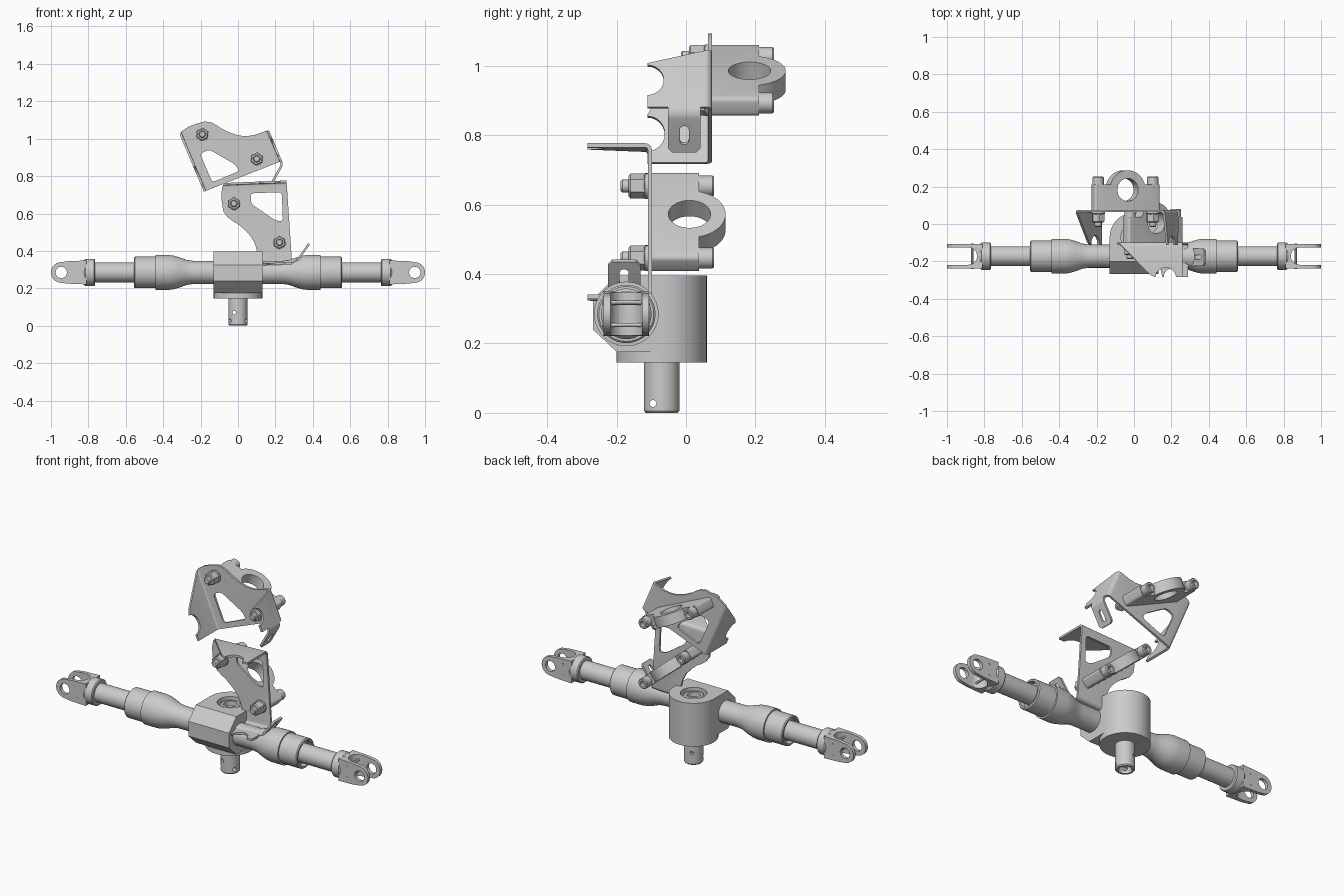
import bpy, bmesh, math
from mathutils import Matrix, Vector

if "Cube" in bpy.data.objects:
    bpy.data.objects.remove(bpy.data.objects["Cube"])

grey = bpy.data.materials.new("light_grey_metal")
grey.diffuse_color = (0.6, 0.6, 0.6, 1)
grey.use_nodes = True
grey.node_tree.nodes["Principled BSDF"].inputs["Base Color"].default_value = grey.diffuse_color


def finish(name, bm):
    bmesh.ops.recalc_face_normals(bm, faces=bm.faces)
    me = bpy.data.meshes.new(name)
    bm.to_mesh(me)
    bm.free()
    me.materials.append(grey)
    ob = bpy.data.objects.new(name, me)
    bpy.context.collection.objects.link(ob)
    return ob


def prism(name, pts, vec):
    """Extrude a flat outline of 3D points along vec."""
    bm = bmesh.new()
    f = bm.faces.new([bm.verts.new(p) for p in pts])
    r = bmesh.ops.extrude_face_region(bm, geom=[f])
    bmesh.ops.translate(bm, vec=vec, verts=[v for v in r["geom"] if isinstance(v, bmesh.types.BMVert)])
    return finish(name, bm)


def lathe(name, profile, axis, origin, n=48):
    """Spin (position, radius) points round an axis."""
    a = Vector(axis)
    side = Vector((0, 0, 1)) if abs(a.z) < 0.5 else Vector((1, 0, 0))
    bm = bmesh.new()
    vs = [bm.verts.new(Vector(origin) + a * t + side * r) for t, r in profile]
    es = [bm.edges.new(p) for p in zip(vs, vs[1:])]
    bmesh.ops.spin(bm, geom=vs + es, cent=origin, axis=a, angle=math.tau, steps=n, use_duplicate=False)
    bmesh.ops.remove_doubles(bm, verts=bm.verts, dist=1e-5)
    return finish(name, bm)


def rod(name, a, b, r, n=40):
    a, b = Vector(a), Vector(b)
    L = (b - a).length
    return lathe(name, [(0, 0), (0, r), (L, r), (L, 0)], (b - a) / L, a, n)


def apply(ob, kind, **kw):
    m = ob.modifiers.new(kind, kind)
    for k, v in kw.items():
        setattr(m, k, v)
    bpy.context.view_layer.objects.active = ob
    bpy.ops.object.modifier_apply(modifier=m.name)


def cut(ob, *cutters):
    for c in cutters:
        c.hide_render = True
        apply(ob, 'BOOLEAN', object=c, operation='DIFFERENCE', solver='EXACT')
        bpy.data.objects.remove(c)
    return ob


def arc(cx, cy, rx, ry, a0, a1, n=12):
    return [(cx + rx * math.cos(math.radians(a0 + (a1 - a0) * i / n)),
             cy + ry * math.sin(math.radians(a0 + (a1 - a0) * i / n))) for i in range(n + 1)]


def rounded(pts, r):
    """Round the corners of a 2D polygon."""
    out = []
    for i, p in enumerate(pts):
        p, a, b = Vector(p), Vector(pts[i - 1]), Vector(pts[(i + 1) % len(pts)])
        s = p + (a - p).normalized() * min(r, (a - p).length * 0.45)
        e = p + (b - p).normalized() * min(r, (b - p).length * 0.45)
        out += [tuple(s * (1 - t) ** 2 + p * 2 * t * (1 - t) + e * t * t) for t in (0, .25, .5, .75, 1)]
    return out


# ---- rack housing, rods and clevises (axis along x) ----
RY, RZ = -0.172, 0.285
half = [(0.12, 0.062), (0.24, 0.062), (0.275, 0.067), (0.31, 0.08), (0.345, 0.09), (0.37, 0.093),
        (0.44, 0.093), (0.44, 0.084), (0.55, 0.084), (0.555, 0.079), (0.555, 0.07), (0.53, 0.066), (0.53, 0)]
lathe("rack_housing", [(-x, r) for x, r in reversed(half)] + half, (1, 0, 0), (0, RY, RZ))
for s, tag in ((1, "right"), (-1, "left")):
    lathe("rack_rod_" + tag, [(0.5, 0), (0.5, 0.053), (0.79, 0.053), (0.79, 0)], (s, 0, 0), (0, RY, RZ))
    lathe("clevis_collar_" + tag, [(0.765, 0), (0.765, 0.068), (0.77, 0.073), (0.815, 0.073), (0.82, 0.068),
                                   (0.835, 0.06), (0.835, 0)], (s, 0, 0), (0, RY, RZ))
    outline = [(0.81, -0.064), (0.91, -0.06)] + arc(0.945, 0, 0.055, 0.055, -75, 75, 16) + [(0.91, 0.06), (0.81, 0.064)]
    fork = prism("clevis_fork_" + tag, [(s * x, RY - 0.066, RZ + z) for x, z in outline], (0, 0.132, 0))
    slot = [(1.05, -0.046)] + arc(0.885, 0, 0.046, 0.046, 270, 90, 16) + [(1.05, 0.046)]
    cut(fork, prism("slot_cutter", [(s * x, RY + y, RZ - 0.1) for x, y in slot], (0, 0, 0.2)),
        rod("hole_cutter", (s * 0.945, RY - 0.1, RZ), (s * 0.945, RY + 0.1, RZ), 0.03))
    for dz in (-0.032, 0.032):
        rod("clevis_pin_" + tag, (s * 0.865, RY - 0.068, RZ + dz), (s * 0.865, RY + 0.068, RZ + dz), 0.006, 12)

# ---- pinion tower ----
PY = -0.07
bore = lambda: rod("bore_cutter", (0, PY, 0.36), (0, PY, 0.5), 0.07)
cut(rod("pinion_tower", (0, PY, 0.145), (0, PY, 0.396), 0.13, 64), bore())
block = [(-0.07, 0.396), (-0.2, 0.396), (-0.268, 0.326), (-0.268, 0.24), (-0.2, 0.176), (-0.07, 0.176)]
cut(prism("rack_block", [(-0.13, y, z) for y, z in block], (0.26, 0, 0)), bore())
lathe("tower_bearing", [(0.34, 0.056), (0.38, 0.056), (0.385, 0.05), (0.385, 0.036), (0.34, 0.033)], (0, 0, 1), (0, PY, 0))
shaft = lathe("pinion_shaft", [(0.16, 0), (0.16, 0.051), (0.006, 0.051), (0, 0.046), (0, 0.036), (0.006, 0.033),
                               (0.09, 0.033), (0.09, 0)], (0, 0, 1), (0, PY, 0))
cut(shaft, rod("hole_cutter", (-0.1, PY - 0.025, 0.027), (0.1, PY - 0.025, 0.027), 0.01, 16),
    rod("hole_cutter", (-0.02, PY - 0.1, 0.07), (-0.02, PY + 0.1, 0.07), 0.01, 16))


# ---- mounting bracket: local x along long flange, z across plate, y = 0 at plate back ----
def sheet():
    bm = bmesh.new()
    cache = {}

    def face(pts):
        vs = []
        for p in pts:
            k = tuple(round(c, 4) for c in p)
            if k not in cache:
                cache[k] = bm.verts.new(p)
            vs.append(cache[k])
        bm.faces.new(vs)

    Y, W = -0.006, 0.437
    plate = [(0, 0), (-0.012, 0.052), (-0.01, 0.10), (-0.004, 0.146), (0.017, 0.178), (0.045, 0.2), (0.068, 0.214),
             (0.11, 0.252), (0.14, 0.289), (0.158, 0.327), (0.167, 0.365), (0.172, W), (0.352, W), (0.34, 0)]
    face([(u, Y, v) for u, v in plate])
    D = 0.18
    long_fl = [(0, 0), (0.165, D - 0.014), (0.19, D)] + arc(0.25, D, 0.055, 0.05, 180, 360) + [(0.34, D), (0.34, 0)]
    face([(u, Y - d, 0) for u, d in long_fl])
    short = [(0.172, 0), (0.215, D)] + arc(0.268, D, 0.047, 0.047, 180, 360) + \
            [(0.352, D), (0.352, 0.121), (0.37, 0.121), (0.37, 0.027), (0.352, 0.027), (0.352, 0)]
    face([(u, Y - d, W) for u, d in short])
    tab = [(0, 0.027), (0, 0.121), (0.88, 0.121), (1, 0.108), (1, 0.04), (0.88, 0.027)]
    face([(0.37 + 0.077 * t, Y - d, W - 0.1 * t) for t, d in tab])
    bmesh.ops.recalc_face_normals(bm, faces=bm.faces)
    folds = [e for e in bm.edges if len(e.link_faces) == 2]
    bmesh.ops.bevel(bm, geom=folds, offset=0.014, segments=4, profile=0.5, affect='EDGES')
    return finish("bracket", bm)


def bracket_set(tag, P, y0, d, n):
    parts = []
    ob = sheet()
    apply(ob, 'SOLIDIFY', thickness=0.012, offset=0)
    # triangular window and adjusting slot
    win = rounded([(0.145, 0.055), (0.312, 0.055), (0.312, 0.212), (0.272, 0.205), (0.145, 0.11)], 0.02)
    t, nrm = Vector((0.077, 0, -0.1)).normalized(), Vector((0.1, 0, 0.077)).normalized()
    c = Vector((0.412, -0.08, 0.382)) - nrm * 0.025
    st = arc(0.018, 0, 0.013, 0.013, -90, 90, 8) + arc(-0.018, 0, 0.013, 0.013, 90, 270, 8)
    cut(ob, prism("window_cutter", [(u, -0.04, v) for u, v in win], (0, 0.08, 0)),
        prism("slot_cutter", [c + t * a + Vector((0, b, 0)) for a, b in st], nrm * 0.05))
    parts.append(ob)
    # pipe clamp
    A, B = Vector((0.054, 0, 0.106)), Vector((0.289, 0, 0.323))
    s = (B - A).normalized()
    w = Vector((-s.z, 0, s.x))
    mid = (A + B) / 2
    body = [(0.192, 0), (0.192, 0.135)] + arc(0, 0.108, 0.104, 0.104, 15, 165, 28) + [(-0.192, 0.135), (-0.192, 0)]
    cl = prism("pipe_clamp", [mid + s * a + Vector((0, y, 0)) - w * 0.03 for a, y in body], w * 0.06)
    bm = bmesh.new()
    bm.from_mesh(cl.data)
    ends = [e for e in bm.edges if abs((e.verts[0].co - e.verts[1].co).length - 0.135) < 1e-3]
    bmesh.ops.bevel(bm, geom=ends, offset=0.014, segments=4, profile=0.5, affect='EDGES')
    bm.to_mesh(cl.data)
    bm.free()
    hc = mid + Vector((0, 0.108, 0))
    cut(cl, rod("pipe_cutter", hc - w * 0.1, hc + w * 0.1, 0.083, 56))
    parts.append(cl)
    # bolts, washers and nuts
    for q in (A, B):
        parts.append(lathe("bolt", [(-0.09, 0), (-0.09, 0.014), (-0.085, 0.019), (0.133, 0.019), (0.133, 0.03),
                                    (0.174, 0.03), (0.179, 0.026), (0.179, 0.016), (0.158, 0.016), (0.158, 0)],
                           (0, 1, 0), q, 24))
        parts.append(lathe("washer", [(-0.01, 0), (-0.01, 0.037), (-0.02, 0.037), (-0.024, 0.03), (-0.024, 0)],
                           (0, 1, 0), q, 32))
        parts.append(lathe("nut", [(-0.02, 0), (-0.02, 0.036), (-0.062, 0.036), (-0.067, 0.03), (-0.067, 0)],
                           (0, 1, 0), q, 6))
    # place the whole set
    M = Matrix(((d[0], 0, n[0], P[0]), (0, 1, 0, y0), (d[1], 0, n[1], P[1]), (0, 0, 0, 1)))
    for p in parts:
        p.data.transform(M)
        if M.determinant() < 0:
            p.data.flip_normals()
        p.name = tag + "_" + p.name


bracket_set("upper", (-0.31, 1.032), 0.075, (0.391, -0.920), (0.920, 0.391))
bracket_set("lower", (-0.08, 0.757), -0.098, (0.999, 0.040), (0.040, -0.999))

# ---- shading ----
for ob in list(bpy.context.scene.objects):
    bpy.ops.object.select_all(action='DESELECT')
    ob.select_set(True)
    bpy.context.view_layer.objects.active = ob
    bpy.ops.object.shade_smooth_by_angle(angle=math.radians(30))
